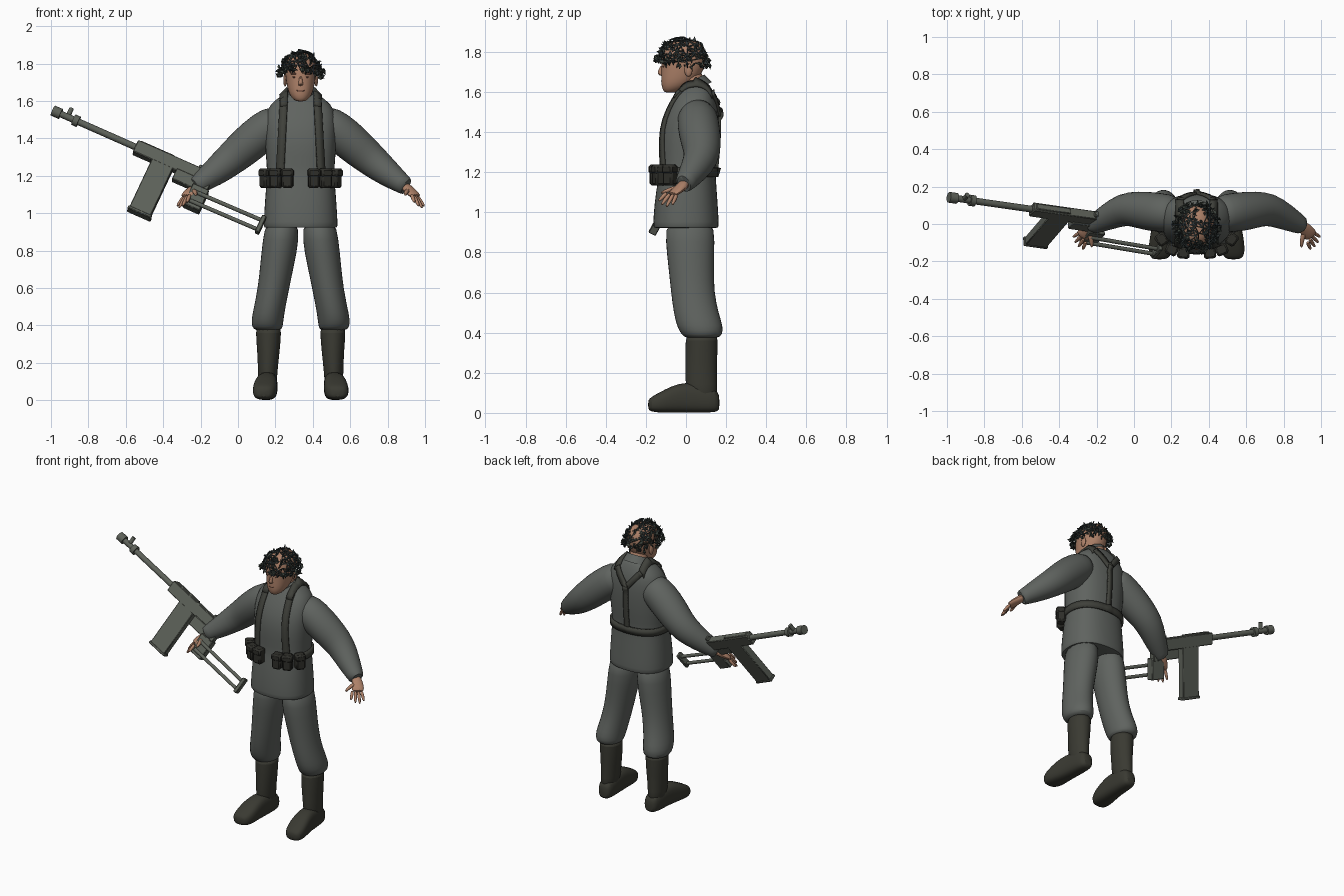
import bpy, bmesh, math, random
from mathutils import Vector, Matrix, Euler

random.seed(4)
if "Cube" in bpy.data.objects:
    bpy.data.objects.remove(bpy.data.objects["Cube"])

C = 0.335                      # body centre line
SIDES = (("right", -1), ("left", 1))
parts = []


def material(name, *rgb):
    m = bpy.data.materials.new(name)
    m.use_nodes = True
    m.diffuse_color = (*rgb, 1)
    m.node_tree.nodes["Principled BSDF"].inputs["Base Color"].default_value = (*rgb, 1)
    return m


CLOTH = material("grey cloth", .115, .125, .115)
BOOT = material("dark leather", .042, .042, .032)
POUCH = material("black leather", .028, .028, .023)
STRAP = material("strap webbing", .05, .052, .043)
METAL = material("gun metal", .11, .12, .1)
SKIN = material("skin", .42, .22, .14)
BROW = material("brow and lips", .2, .09, .06)
NET = material("net green", .03, .04, .04)
LEAF = material("leaf green", .055, .068, .055)


def finish(name, bm, mats, subsurf=0, bevel=0):
    bmesh.ops.recalc_face_normals(bm, faces=bm.faces)
    me = bpy.data.meshes.new(name)
    bm.to_mesh(me)
    bm.free()
    for m in mats if isinstance(mats, list) else [mats]:
        me.materials.append(m)
    ob = bpy.data.objects.new(name, me)
    bpy.context.collection.objects.link(ob)
    if subsurf:
        mod = ob.modifiers.new("smooth", 'SUBSURF')
        mod.levels = mod.render_levels = subsurf
    if bevel:
        ob.modifiers.new("bevel", 'BEVEL').width = bevel
    parts.append(ob)
    return ob


def loft(name, rings, mat, n=16, plane=None, power=2.0, subsurf=1):
    """Skin of elliptical rings (centre, radius, radius), capped at both ends."""
    bm = bmesh.new()
    pts = [Vector(r[0]) for r in rings]
    loops = []
    for i, (c, ra, rb) in enumerate(rings):
        if plane:
            u, v = Vector((1, 0, 0)), Vector((0, 1, 0) if plane == "xy" else (0, 0, 1))
        else:
            t = (pts[min(i + 1, len(pts) - 1)] - pts[max(i - 1, 0)]).normalized()
            u = t.cross(Vector((0, 0, 1))).normalized()
            v = u.cross(t)
        loop = []
        for k in range(n):
            a = math.tau * k / n
            ca, sa = math.cos(a), math.sin(a)
            x = math.copysign(abs(ca) ** (2 / power), ca) * ra
            y = math.copysign(abs(sa) ** (2 / power), sa) * rb
            loop.append(bm.verts.new(pts[i] + u * x + v * y))
        loops.append(loop)
    for p, q in zip(loops, loops[1:]):
        for k in range(n):
            bm.faces.new((p[k], p[(k + 1) % n], q[(k + 1) % n], q[k]))
    bm.faces.new(loops[0])
    bm.faces.new(loops[-1])
    return finish(name, bm, mat, subsurf)


def box(name, matrix, size, mat, bevel=.004):
    bm = bmesh.new()
    bmesh.ops.create_cube(bm, size=1, matrix=matrix @ Matrix.Diagonal((*size, 1)))
    return finish(name, bm, mat, bevel=bevel)


def blob(name, centre, size, mat):
    bm = bmesh.new()
    bmesh.ops.create_uvsphere(bm, u_segments=12, v_segments=8, radius=1,
                              matrix=Matrix.Translation(centre) @ Matrix.Diagonal((*size, 1)))
    return finish(name, bm, mat)


def strap(name, path, aim, width):
    """Ribbon laid on the clothing by casting rays from each path point."""
    dg = bpy.context.evaluated_depsgraph_get()
    bm, rows = bmesh.new(), []
    for i, p in enumerate(path):
        d = aim(p)
        t = path[min(i + 1, len(path) - 1)] - path[max(i - 1, 0)]
        w = d.cross(t).normalized() * width / 2
        hits = [bpy.context.scene.ray_cast(dg, p + w * s, d) for s in (-1, 1)]
        if all(h[0] for h in hits):
            rows.append([bm.verts.new(h[1] - d * .006) for h in hits])
    for p, q in zip(rows, rows[1:]):
        bm.faces.new((p[0], p[1], q[1], q[0]))
    ob = finish(name, bm, STRAP)
    mod = ob.modifiers.new("thickness", 'SOLIDIFY')
    mod.thickness, mod.offset = .014, 0


def line(a, b, steps=14):
    return [Vector(a).lerp(Vector(b), i / steps) for i in range(steps + 1)]


# Jacket: z, y centre, half width, half depth
torso = [(.925, 0, .17, .14), (.92, 0, .2, .165), (.94, 0, .2, .166), (1.04, 0, .195, .16),
         (1.15, .004, .186, .148), (1.21, .008, .18, .14), (1.3, .012, .188, .148),
         (1.42, .016, .195, .15), (1.52, .034, .195, .128), (1.585, .045, .165, .1),
         (1.63, .047, .1, .075), (1.655, .045, .07, .06)]
loft("jacket", [((C, y, z), rx, ry) for z, y, rx, ry in torso], CLOTH, 20, "xy", 2.4)
bm = bmesh.new()
tilt = Matrix.Translation((C, .035, 1.632)) @ Euler((.45, 0, 0)).to_matrix().to_4x4()
bmesh.ops.create_cone(bm, segments=24, radius1=.092, radius2=.074, depth=.05, matrix=tilt)
finish("collar", bm, CLOTH, bevel=.006)

# Sleeves, trousers and boots
sleeve = [(.10, .055, 1.49, .085), (.15, .057, 1.475, .105), (.24, .066, 1.405, .107),
          (.32, .078, 1.335, .1), (.39, .08, 1.275, .09), (.47, .04, 1.21, .074),
          (.55, -.002, 1.152, .052), (.568, -.012, 1.14, .048), (.565, -.01, 1.142, .035)]
leg = [(.97, .1, .02, .085, .12), (.86, .105, .02, .1, .126), (.72, .126, .026, .092, .115),
       (.6, .145, .033, .086, .11), (.5, .165, .05, .086, .114), (.43, .178, .07, .088, .118),
       (.39, .178, .08, .084, .104), (.37, .174, .08, .068, .08)]
shaft = [(.385, .172, .08, .06, .07), (.382, .172, .078, .072, .084), (.25, .172, .076, .06, .08),
         (.14, .177, .075, .052, .08), (.05, .177, .085, .05, .078)]
foot = [(.168, .172, .05, .03, .035), (.15, .173, .062, .048, .06), (.08, .176, .07, .054, .07),
        (0, .18, .078, .057, .078), (-.07, .187, .068, .064, .068), (-.13, .192, .052, .067, .052),
        (-.175, .197, .043, .056, .037), (-.19, .198, .04, .03, .022)]
for side, s in SIDES:
    loft(side + "_sleeve", [((C + s * x, y, z), r, r) for x, y, z, r in sleeve], CLOTH)
    loft(side + "_trouser_leg", [((C + s * x, y, z), rx, ry) for z, x, y, rx, ry in leg], CLOTH, plane="xy")
    loft(side + "_boot_shaft", [((C + s * x, y, z), rx, ry) for z, x, y, rx, ry in shaft], BOOT, plane="xy")
    loft(side + "_boot_foot", [((C + s * x, y, z), rx, rz) for y, x, z, rx, rz in foot],
         BOOT, plane="xz", power=2.8)

# Harness straps and belt
bpy.context.view_layer.update()
back, front, down = Vector((0, 1, 0)), Vector((0, -1, 0)), Vector((0, 0, -1))
for side, s in SIDES:
    strap(side + "_front_strap", line((C + s * .11, -1, 1.22), (C + s * .09, -1, 1.6)), lambda p: back, .04)
    strap(side + "_shoulder_strap", line((C + s * .09, -.06, 2), (C + s * .09, .13, 2)), lambda p: down, .04)
    strap(side + "_back_strap", line((C + s * .09, 1, 1.6), (C, 1, 1.49)), lambda p: front, .036)
strap("centre_back_strap", line((C, 1, 1.5), (C, 1, 1.21)), lambda p: front, .032)
ring = [Vector((C + .27 * math.cos(a), .27 * math.sin(a), 1.2))
        for a in (math.radians(d) for d in range(-30, 211, 8))]
strap("belt", ring, lambda p: (Vector((C, 0, p.z)) - p).normalized(), .045)

# Ammunition pouches
for side, s in SIDES:
    for i, (x, y, yaw) in enumerate([(.07, -.152, .1), (.132, -.134, .4), (.185, -.08, .95)]):
        m = Matrix.Translation((C + s * x, y, 1.185)) @ Matrix.Rotation(s * yaw, 4, 'Z')
        box(f"{side}_pouch_{i}", m, (.06, .056, .1), POUCH, .01)
        box(f"{side}_pouch_flap_{i}", m @ Matrix.Translation((0, -.003, .03)), (.066, .06, .045), POUCH, .01)

# Head and face
loft("neck", [((C, .04, 1.57), .062, .062), ((C, .03, 1.64), .058, .06), ((C, .015, 1.72), .06, .07)],
     SKIN, plane="xy")
skull = [(1.597, -.078, .02, .025), (1.605, -.073, .036, .04), (1.63, -.052, .06, .072),
         (1.67, -.03, .073, .096), (1.72, -.015, .081, .11), (1.77, -.012, .086, .115),
         (1.815, -.01, .079, .106), (1.845, -.008, .056, .078), (1.858, -.006, .022, .03)]
loft("head", [((C, y, z), rx, ry) for z, y, rx, ry in skull], SKIN, plane="xy", power=2.2)
loft("nose", [((C, -.118, 1.735), .007, .008), ((C, -.129, 1.705), .011, .013),
              ((C, -.126, 1.688), .016, .017), ((C, -.118, 1.68), .01, .01)], SKIN, 8, "xy")
blob("lips", (C, -.118, 1.655), (.024, .006, .006), BROW)
for side, s in SIDES:
    blob(side + "_ear", (C + s * .083, .012, 1.71), (.01, .02, .033), SKIN)
    blob(side + "_brow", (C + s * .034, -.113, 1.745), (.021, .008, .005), BROW)
    blob(side + "_eye", (C + s * .033, -.113, 1.727), (.012, .005, .004), BROW)

# Hands
tips = [(.662, -.07, 1.035), (.652, -.1, 1.025), (.634, -.124, 1.035), (.61, -.138, 1.055)]
for side, s in SIDES:
    P = lambda x, y, z: Vector((C + s * x, y, z))
    loft(side + "_palm", [(P(.55, 0, 1.15), .03, .028), (P(.58, -.025, 1.125), .036, .022),
                          (P(.605, -.055, 1.1), .042, .018), (P(.615, -.07, 1.088), .034, .012)], SKIN, 10)
    for i, tip in enumerate(tips):
        base = P(.622 - .01 * i, -.045 - .016 * i, 1.092 + .003 * i)
        end = P(*tip)
        loft(f"{side}_finger_{i}", [(base, .012, .012), (base.lerp(end, .6), .011, .011), (end, .006, .006)], SKIN, 8)
    loft(side + "_thumb", [(P(.575, -.04, 1.125), .016, .014), (P(.562, -.09, 1.11), .013, .012),
                           (P(.56, -.128, 1.095), .007, .007)], SKIN, 8)

# Camouflage net and leaves on the head
hub, shell = Vector((C, -.018, 1.76)), Vector((.108, .122, .104))
bm = bmesh.new()
bmesh.ops.create_icosphere(bm, subdivisions=3, radius=1)
bmesh.ops.delete(bm, geom=[v for v in bm.verts if v.co.z < -.1], context='VERTS')
bmesh.ops.delete(bm, geom=[f for f in bm.faces if random.random() < .25], context='FACES')
for v in bm.verts:
    v.co = hub + v.co * shell * random.uniform(.92, 1.06)
    v.co += Vector([random.uniform(-.008, .008) for _ in range(3)])
net = finish("head_net", bm, NET)
net.modifiers.new("strings", 'WIREFRAME').thickness = .01
bm = bmesh.new()
for i in range(190):
    a = random.uniform(0, math.tau)
    h = random.uniform(-.1, .95) if i < 110 else random.uniform(-.35, .15)
    if h < -.1 and math.sin(a) < -.75:
        h = .05
    flat = math.sqrt(1 - h * h)
    flare = 1.18 if h < .2 else 1.05
    c = hub + Vector((math.cos(a) * flat, math.sin(a) * flat, h)) * shell * random.uniform(.96, flare)
    rot = Euler([random.uniform(0, 6) for _ in range(3)]).to_matrix()
    r = random.uniform(.012, .024)
    shape = [(-1, 0, 0), (0, -.45, .3), (1, 0, 0), (0, .45, .3)]
    f = bm.faces.new([bm.verts.new(c + rot @ Vector(p) * r) for p in shape])
    f.material_index = i % 2
leaves = finish("head_leaves", bm, [NET, LEAF])
leaves.modifiers.new("thickness", 'SOLIDIFY').thickness = .004

# Rifle: its own axes run along the barrel, sideways and down to the magazine
along = Vector((.905, -.13, -.4)).normalized()
drop = Vector((-.381, -.444, -.81)).normalized()
across = along.cross(drop).normalized()
muzzle = Vector((-.97, .14, 1.54))
gun = Matrix.Translation(muzzle) @ Matrix((along, across, drop)).transposed().to_4x4()


def gun_box(name, u0, u1, v0, v1, width, shift=0, bevel=.004):
    m = gun @ Matrix.Translation(((u0 + u1) / 2, shift, (v0 + v1) / 2))
    box(name, m, (u1 - u0, width, v1 - v0), METAL, bevel)


def gun_tube(name, p, q, r):
    loft(name, [(gun @ Vector(p), r, r), (gun @ Vector(q), r, r)], METAL, 12, subsurf=0)


gun_tube("barrel", (0, 0, 0), (.5, 0, 0), .018)
gun_tube("muzzle_ring", (-.022, 0, 0), (.025, 0, 0), .029)
gun_tube("barrel_ring", (.1, 0, 0), (.13, 0, 0), .03)
gun_tube("front_sight", (.065, 0, -.005), (.065, 0, -.055), .013)
gun_box("receiver", .465, .88, -.035, .04, .05)
gun_box("receiver_cover", .48, .68, -.042, -.03, .034)
gun_box("rear_sight", .82, .85, -.055, -.03, .03)
gun_box("magazine", .575, .7, .03, .355, .048)
gun_box("magazine_base", .568, .707, .345, .362, .054)
gun_box("trigger_housing", .72, .92, .03, .1, .042, -.012)
gun_box("grip", .835, .93, .08, .215, .055, -.02)
for name, v in (("upper", .125), ("lower", .185)):
    gun_tube(name + "_stock_tube", (.86, -.05, v), (1.26, -.06, v), .011)
gun_box("butt_plate", 1.25, 1.275, .1, .205, .04, -.06)

# Smooth shading with sharp edges kept
bpy.ops.object.select_all(action='DESELECT')
for ob in parts:
    ob.select_set(True)
bpy.context.view_layer.objects.active = parts[0]
bpy.ops.object.shade_smooth_by_angle(angle=math.radians(45))
